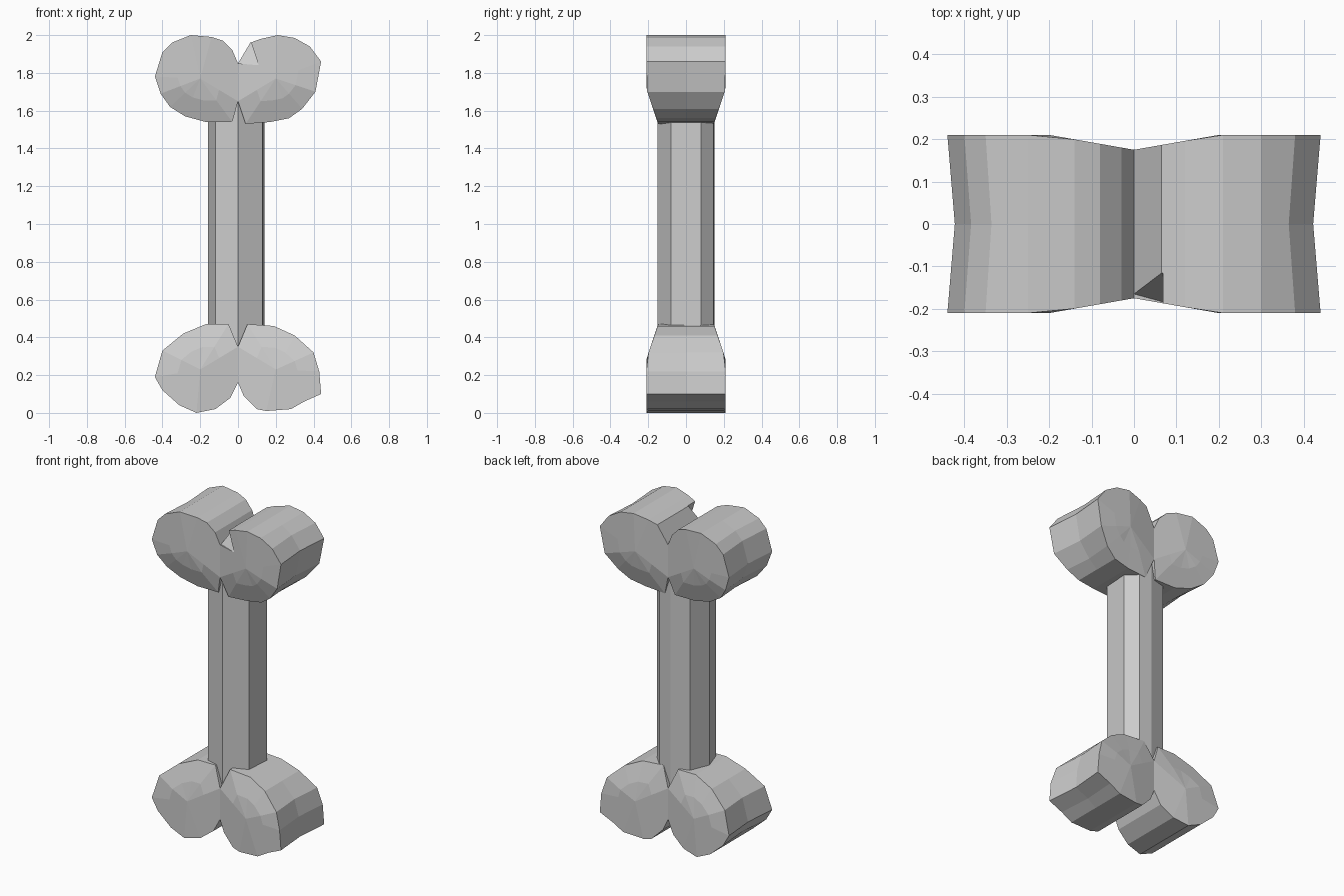
import bpy, bmesh

cube = bpy.data.objects.get("Cube")
if cube:
    bpy.data.objects.remove(cube, do_unlink=True)


def finish(bm, name):
    bmesh.ops.recalc_face_normals(bm, faces=bm.faces)
    mesh = bpy.data.meshes.new(name)
    bm.to_mesh(mesh)
    bm.free()
    obj = bpy.data.objects.new(name, mesh)
    bpy.context.collection.objects.link(obj)
    return obj


def half_depth(x, z):
    """Knob depth: pinched at the middle seam, tapered toward the shaft."""
    pinch = 0.21 - 0.035 * max(0, 1 - abs(x) / 0.2)
    taper = 0.15 + 0.055 * (abs(z - 1) - 0.54) / 0.16
    return max(0.148, min(pinch, taper))


def add_lobe(bm, outline, cz):
    """Carved lobe: domed front and back caps joined by a waisted rim."""
    cx = 0.2 if outline[1][0] > 0 else -0.2
    rims = []
    for side in (-1, 1):
        def ring(s):
            pts = [(cx + (x - cx) * s, cz + (z - cz) * s) for x, z in outline]
            return [bm.verts.new((x, side * half_depth(x, z), z)) for x, z in pts]
        rim, inner = ring(1), ring(0.5)
        centre = bm.verts.new((cx, side * half_depth(cx, cz), cz))
        for i in range(len(rim)):
            j = (i + 1) % len(rim)
            bm.faces.new((rim[i], rim[j], inner[j], inner[i]))
            bm.faces.new((inner[i], inner[j], centre))
        rims.append(rim)
    waist = [bm.verts.new((x * (0.96 if abs(x) > 0.33 else 1), 0, z))
             for x, z in outline]
    for rim in rims:
        for i in range(len(rim) - 1):
            bm.faces.new((rim[i], rim[i + 1], waist[i + 1], waist[i]))


def make_knob(name, left, right, cz):
    bm = bmesh.new()
    for outline in (left, right):
        add_lobe(bm, outline, cz)
    bmesh.ops.remove_doubles(bm, verts=bm.verts, dist=0.0005)
    return finish(bm, name)


# Upper pair of lobes
top_knob = make_knob(
    "top_knob",
    [(0, 1.85), (-.03, 1.92), (-.08, 1.97), (-.14, 1.99), (-.25, 2), (-.35, 1.96),
     (-.4, 1.91), (-.44, 1.78), (-.41, 1.69), (-.36, 1.62), (-.28, 1.57),
     (-.17, 1.54), (-.03, 1.54), (0, 1.65)],
    [(0, 1.85), (.065, 1.96), (.12, 1.98), (.21, 2), (.3, 1.985), (.38, 1.94),
     (.44, 1.86), (.41, 1.7), (.34, 1.61), (.27, 1.56), (.17, 1.54),
     (.04, 1.53), (0, 1.65)], 1.77)

# Lower pair of lobes
make_knob(
    "bottom_knob",
    [(0, .16), (-.04, .08), (-.12, .02), (-.22, 0), (-.31, .04), (-.4, .12),
     (-.44, .19), (-.4, .33), (-.29, .42), (-.17, .47), (-.05, .47), (0, .35)],
    [(0, .16), (.03, .09), (.1, .02), (.15, .01), (.28, .02), (.35, .06),
     (.44, .1), (.43, .22), (.4, .32), (.3, .41), (.19, .46), (.05, .47),
     (0, .35)], .23)

# Faceted shaft
bm = bmesh.new()
section = [(0, -.15), (.13, -.08), (.14, .08), (.08, .145), (0, .15),
           (-.11, .12), (-.16, 0), (-.12, -.12)]
base = bm.faces.new([bm.verts.new((x, y, 0.34)) for x, y in section])
ext = bmesh.ops.extrude_face_region(bm, geom=[base], use_keep_orig=True)
bmesh.ops.translate(bm, vec=(0, 0, 1.32),
                    verts=[v for v in ext["geom"] if isinstance(v, bmesh.types.BMVert)])
finish(bm, "shaft")

# Chip cut out of the upper lobe beside the cleft
bm = bmesh.new()
for x, y, z in ((0, -.165, 1.85), (.11, -.195, 1.84), (.066, -.11, 1.97), (0, -.11, 1.97)):
    bm.verts.new((x, y, z))
    bm.verts.new((x, -.3, z))
bmesh.ops.convex_hull(bm, input=bm.verts)
cutter = finish(bm, "chip_cutter")
cutter.hide_render = True
cut = top_knob.modifiers.new("chip", "BOOLEAN")
cut.operation = "DIFFERENCE"
cut.solver = "EXACT"
cut.object = cutter
bpy.context.view_layer.objects.active = top_knob
bpy.ops.object.modifier_apply(modifier=cut.name)
bpy.data.objects.remove(cutter, do_unlink=True)
